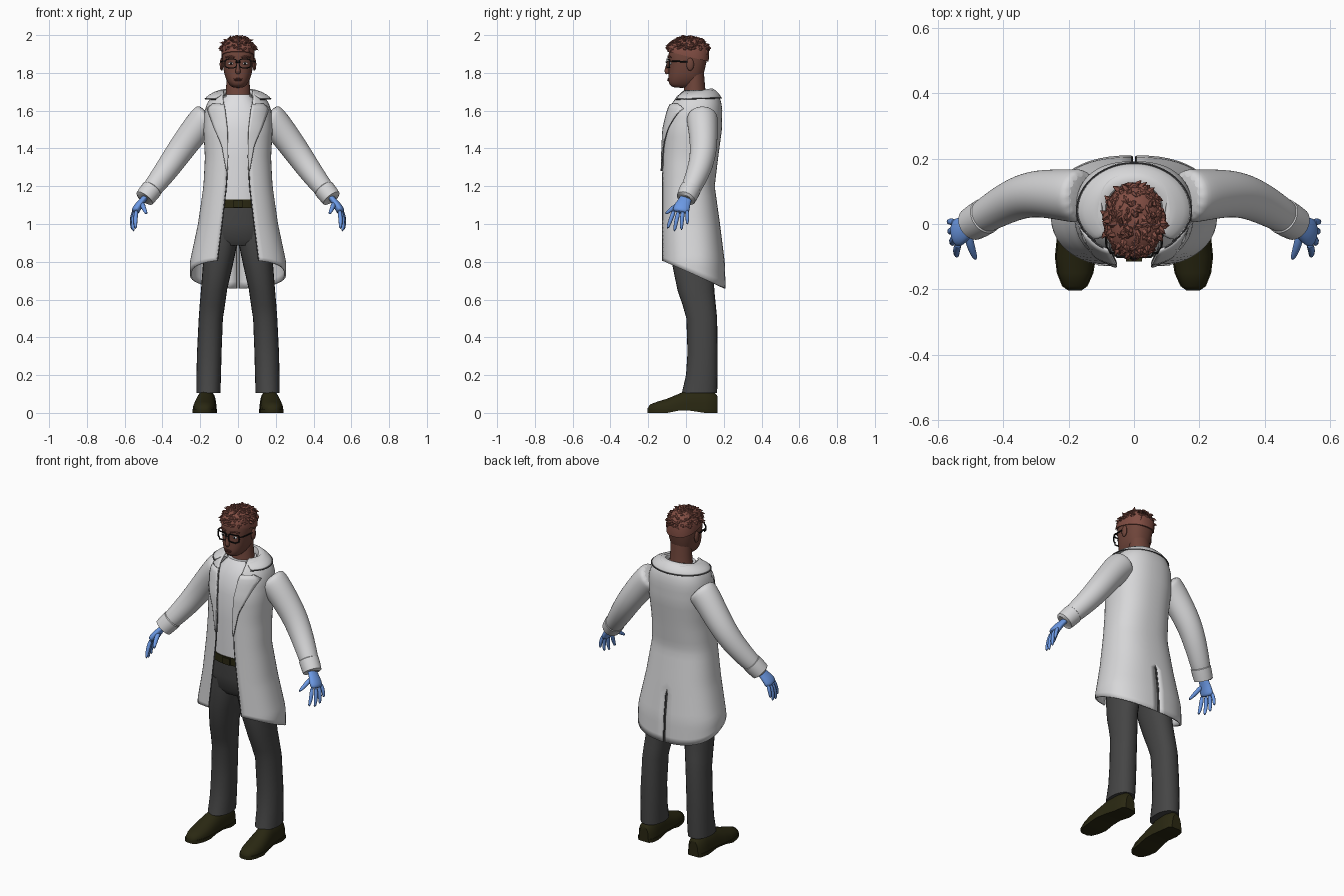
import bpy, bmesh, random
from math import sin, cos, pi, acos, radians, copysign
from mathutils import Vector as V

random.seed(4)
old = bpy.data.objects.get("Cube")
if old:
    bpy.data.objects.remove(old, do_unlink=True)


def material(name, *rgb):
    m = bpy.data.materials.new(name)
    m.use_nodes = True
    m.diffuse_color = (*rgb, 1)
    m.node_tree.nodes["Principled BSDF"].inputs["Base Color"].default_value = (*rgb, 1)
    return m


SKIN = material("brown skin", .16, .06, .043)
LIP = material("lip brown", .11, .035, .028)
HAIR = material("auburn hair", .22, .075, .056)
COAT = material("coat white", .68, .68, .69)
SHIRT = material("shirt white", .74, .74, .76)
GLOVE = material("glove blue", .15, .32, .78)
CLOTH = material("trouser grey", .06, .06, .06)
LEATHER = material("dark olive leather", .023, .021, .006)
BLACK = material("black", .008, .008, .008)
SEAM = material("seam grey", .09, .09, .095)


def build(name, lofts, mat, mirror=False, closed=True, subsurf=0, thick=0, angle=40):
    """One object from lists of cross-sections, each bridged to the next."""
    bm = bmesh.new()
    for rings in lofts:
        rows = [[bm.verts.new(p) for p in r] for r in rings]
        n = len(rows[0])
        for a, b in zip(rows, rows[1:]):
            for i in range(n if closed else n - 1):
                j = (i + 1) % n
                bm.faces.new((a[i], a[j], b[j], b[i]))
        if closed:
            bm.faces.new(rows[0][::-1])
            bm.faces.new(rows[-1])
    bmesh.ops.recalc_face_normals(bm, faces=bm.faces)
    me = bpy.data.meshes.new(name)
    bm.to_mesh(me)
    bm.free()
    ob = bpy.data.objects.new(name, me)
    bpy.context.collection.objects.link(ob)
    me.materials.append(mat)
    bpy.ops.object.select_all(action='DESELECT')
    ob.select_set(True)
    bpy.context.view_layer.objects.active = ob
    bpy.ops.object.shade_smooth_by_angle(angle=radians(angle))
    if mirror:
        ob.modifiers.new("mirror", 'MIRROR').merge_threshold = .002
    if thick:
        s = ob.modifiers.new("thickness", 'SOLIDIFY')
        s.thickness, s.offset = thick, 0
    if subsurf:
        ob.modifiers.new("smooth", 'SUBSURF').levels = subsurf
        ob.modifiers["smooth"].render_levels = subsurf
    return ob


def tube(pts, k=12, flat=1):
    """Rings along a path of (x, y, z, radius)."""
    c = [V(p[:3]) for p in pts]
    rings = []
    for i, p in enumerate(pts):
        t = (c[min(i + 1, len(c) - 1)] - c[max(i - 1, 0)]).normalized()
        u = t.cross(V((1, 0, 0)) if abs(t.y) > .9 else V((0, 1, 0))).normalized()
        v = t.cross(u)
        rings.append([c[i] + (u * cos(a) * flat + v * sin(a)) * p[3]
                      for a in (2 * pi * j / k for j in range(k))])
    return rings


def oval(t, w, yf, yb, n=2.4):
    s, c = sin(t), cos(t)
    return (w * copysign(abs(c) ** (2 / n), c),
            (yf + yb) / 2 + (yb - yf) / 2 * copysign(abs(s) ** (2 / n), s))


def stack(table, k=32, n=2.4, cx=0):
    """Level rings from rows of (z, half width, front y, back y)."""
    return [[(cx + x, y, z) for x, y in (oval(2 * pi * j / k, w, f, b, n) for j in range(k))]
            for z, w, f, b in table]


def ball(c, r, k=12):
    return [[(c[0] + r[0] * sin(e) * cos(a), c[1] + r[1] * sin(e) * sin(a), c[2] + r[2] * cos(e))
             for a in (2 * pi * j / k for j in range(k))] for e in (.05 + (pi - .1) * i / 8 for i in range(9))]


def at(table, z):
    z = min(max(z, table[0][0]), table[-1][0])
    for a, b in zip(table, table[1:]):
        if z <= b[0]:
            f = (z - a[0]) / (b[0] - a[0])
            return [p + (q - p) * f for p, q in zip(a[1:], b[1:])]


# Coat body: half width, front y, back y, half opening
coat = [(.66, .25, -.13, .205, .125), (.8, .25, -.13, .2, .11), (1, .207, -.13, .175, .085),
        (1.2, .178, -.126, .147, .062), (1.35, .17, -.122, .165, .055), (1.5, .178, -.116, .185, .058),
        (1.6, .172, -.095, .187, .07), (1.66, .15, -.07, .18, .08), (1.705, .1, -.03, .15, .075)]
COLS, ROWS = 22, 30


def coat_ring(level):
    ring = []
    for j in range(COLS + 1):
        z = level
        for _ in range(3):
            w, f, b, o = at(coat, z)
            t0 = -acos((o / w) ** 1.2)
            x, y = oval(t0 + (pi / 2 - t0) * j / COLS, w, f, b)
            if level < 1:
                hem = .81 - (y + .13) * .45
                z = 1 - (1 - level) / .34 * (1 - hem)
        if j == COLS:
            x = .007 if z < .97 else 0
        ring.append((x, y, z))
    return ring


rings = [coat_ring(.66 + 1.045 * i / ROWS) for i in range(ROWS + 1)]
build("coat_body", [rings], COAT, mirror=True, closed=False, thick=.01)


def coat_front(x, z, lift=0):
    w, f, b, _ = at(coat, z)
    q = min(x / w, .97)
    return (x, (f + b) / 2 - (b - f) / 2 * (1 - q ** 2.4) ** (1 / 2.4) - lift, z)


# Lapels, collar and seams
lapel = [(1.28, .06), (1.42, .085), (1.5, .122), (1.61, .163), (1.635, .135)]
rows = []
for i in range(15):
    z = 1.28 + .355 * i / 14
    o, e = at(coat, z)[3], at(lapel, z)[0]
    rows.append([coat_front(o - .003 + (e - o + .003) * j / 6, z, .01) for j in range(7)])
build("lapels", [rows], COAT, mirror=True, closed=False, thick=.008)

arcs = [radians(-48 + 138 * j / 18) for j in range(19)]
inner = [(.083 * cos(t), .045 + .078 * sin(t), 1.705 + .02 * sin(t)) for t in arcs]
outer = [(.175 * cos(t), .04 + (.147 if t > 0 else .125) * sin(t), 1.663 + .004 * sin(t)) for t in arcs]
fold = [(V(a) + V(b)) / 2 + V((0, 0, .012)) for a, b in zip(inner, outer)]
stand = [V(p) - V((0, 0, .06)) for p in inner]
build("collar", [[stand, inner, fold, outer]], COAT, mirror=True, closed=False, thick=.01, subsurf=1, angle=80)


def line(pts, r=.003):
    return tube([(*p, r) for p in pts], 6)


build("coat_seams", [line([r[-1] for r in rows]), line(rows[-1][2:]), line(outer),
                     line([(x, y - .003, z) for x, y, z in (r[0] for r in rings[:-2])], .0035),
                     line([r[-1] for r in rings if r[-1][2] < .97], .004)], SEAM, mirror=True)

# Sleeves, cuffs and gloves
arm = [(.15, .085, 1.575, .082), (.18, .086, 1.552, .084), (.225, .09, 1.5, .079), (.31, .095, 1.385, .072),
       (.375, .072, 1.29, .065), (.44, .035, 1.205, .056), (.488, .004, 1.145, .048)]
build("sleeves", [tube(arm, 16)], COAT, mirror=True, subsurf=2)
build("cuffs", [tube([(.452, .026, 1.19, .05), (.455, .024, 1.186, .056), (.475, .012, 1.161, .055),
                      (.495, 0, 1.136, .052), (.496, -.001, 1.134, .04)], 20)], COAT, mirror=True)
palm = tube([(.485, .006, 1.15, .034), (.505, -.006, 1.125, .034), (.525, -.018, 1.1, .043),
             (.54, -.027, 1.075, .047), (.547, -.03, 1.06, .04)], 12, .5)
digits = [[(.536, -.06, 1.08, .013), (.545, -.082, 1.02, .0125), (.541, -.1, .972, .008)],
          [(.544, -.038, 1.075, .013), (.558, -.053, 1.01, .0125), (.553, -.062, .957, .008)],
          [(.548, -.016, 1.075, .013), (.564, -.023, 1.015, .012), (.56, -.024, .965, .008)],
          [(.546, .005, 1.08, .012), (.565, .008, 1.03, .011), (.566, .006, .995, .007)],
          [(.51, -.02, 1.115, .016), (.5, -.07, 1.085, .014), (.482, -.112, 1.05, .008)]]
build("gloves", [palm] + [tube(d, 8) for d in digits], GLOVE, mirror=True, subsurf=1, angle=80)

# Shirt, belt and trousers
build("shirt", [stack([(1.11, .135, -.1, .115), (1.35, .14, -.105, .14), (1.5, .15, -.1, .15),
                       (1.6, .14, -.08, .15), (1.66, .088, -.048, .12), (1.685, .074, -.03, .112)])], SHIRT)
build("belt", [stack([(1.085, .143, -.106, .12), (1.13, .14, -.106, .12)])], LEATHER)
build("belt_buckle", [[[(sx * .024, y, z) for sx, z in ((-1, 1.088), (1, 1.088), (1, 1.127), (-1, 1.127))]
                       for y in (-.114, -.1)]], LEATHER)
build("trouser_hips", [stack([(.885, .13, -.06, .1), (.92, .165, -.085, .13), (1, .16, -.095, .135),
                              (1.12, .135, -.098, .115)])], CLOTH)
leg = [(.105, .157, .064, -.022, .165), (.2, .155, .065, 0, .167), (.32, .152, .065, .008, .167),
       (.5, .144, .064, .002, .165), (.57, .136, .067, -.018, .158), (.65, .127, .069, -.045, .15),
       (.78, .107, .079, -.072, .145), (.9, .088, .085, -.08, .135), (.97, .08, .075, -.08, .12)]
build("trouser_legs", [[stack([(z, w, f, b)], 24, 2.2, cx)[0] for z, cx, w, f, b in leg]], CLOTH, mirror=True)

# Shoes: rows of y, centre x, half width, height
shoe = [(-.203, .181, .018, .025), (-.19, .181, .036, .045), (-.15, .18, .053, .06), (-.1, .179, .06, .075),
        (-.04, .175, .058, .1), (.02, .17, .052, .125), (.1, .166, .052, .125), (.15, .165, .045, .11),
        (.166, .165, .03, .09)]
upper = [[(cx + w * cos(a), y, .012 + (h - .012) * max(sin(a), 0) ** .7) for a in (pi * j / 14 for j in range(15))]
         for y, cx, w, h in shoe]
sole = [[(cx + s * (w + .003), y, z) for s, z in ((-1, .02), (1, .02), (1, b), (-1, b))]
        for y, cx, w, h in shoe for b in [.012 if -.07 < y < .05 else 0]]
build("shoes", [upper], LEATHER, mirror=True)
build("shoe_soles", [sole], LEATHER, mirror=True)

# Head
build("head", [stack([(1.72, .03, -.07, .02), (1.738, .047, -.09, .05), (1.765, .064, -.095, .085),
                      (1.8, .075, -.092, .096), (1.85, .082, -.09, .108), (1.89, .085, -.096, .115),
                      (1.93, .082, -.088, .115), (1.96, .066, -.062, .098), (1.982, .033, -.025, .06)], 24)],
      SKIN, subsurf=1)
build("neck", [stack([(1.6, .08, -.03, .12), (1.68, .066, -.014, .106), (1.74, .062, -.008, .1),
                      (1.8, .06, 0, .095)], 24, 2)], SKIN)
build("nose", [tube([(0, -.088, 1.87, .007), (0, -.098, 1.835, .01), (0, -.104, 1.808, .015),
                     (0, -.095, 1.793, .012)], 10)], SKIN, subsurf=1)
build("ears", [ball((.087, .022, 1.845), (.01, .02, .034))], SKIN, mirror=True)
build("lips", [ball((0, -.094, 1.768), (.025, .005, .004)), ball((0, -.094, 1.761), (.021, .006, .004))], LIP)
build("eyes", [ball((.037, -.082, 1.85), (.014, .008, .007))], SHIRT, mirror=True)
build("pupils", [ball((.037, -.088, 1.85), (.006, .004, .006))], BLACK, mirror=True)
build("eyebrows", [tube([(.016, -.095, 1.882, .004), (.04, -.093, 1.888, .005), (.066, -.078, 1.882, .003)], 8)],
      HAIR, mirror=True)

# Glasses
rim = [[(.038 + (.029 + d) * x, -.104 + .012 * (x > .5) + e, 1.85 + (.021 + d) * z)
        for d, e in ((0, 0), (.005, 0), (.005, .006), (0, .006))]
       for x, z in (oval(2 * pi * j / 24, 1, -1, 1, 3.5) for j in range(25))]
build("glasses", [rim, tube([(0, -.106, 1.857, .004), (.012, -.103, 1.856, .004)], 6),
                  tube([(.07, -.09, 1.862, .0045), (.084, -.07, 1.862, .004), (.09, .02, 1.858, .004)], 6)],
      BLACK, mirror=True)

# Hair: a cap with rows of pointed locks
cap = [[(x, y, z - max(.25 * (y + .09), 0) * drop) for x, y, z in ring] for ring, drop in zip(
    stack([(1.912, .088, -.098, .12), (1.935, .088, -.098, .122), (1.96, .077, -.08, .112),
           (1.978, .052, -.05, .085), (1.987, .02, -.01, .045)]), (1, .5, .2, 0, 0))]
build("hair_cap", [cap], HAIR)
locks = []
for i in range(170):
    a, e = i * 2.4, .12 + 1.3 * (i / 170) ** .6
    n = V((sin(e) * cos(a), sin(e) * sin(a), cos(e)))
    p = V((.081 * n.x, .012 + .1 * n.y, 1.915 + .066 * n.z))
    d = (n * .4 + V((random.uniform(-.5, .5), random.uniform(-.9, .4), -.25 * sin(e)))).normalized()
    d = (d - n * min(0, d.dot(n) - .25)).normalized() * random.uniform(.022, .036)
    q, s = p + d * .5 + n * .004, p + d
    s.z = min(s.z, 1.999)
    locks.append(tube([(*p, .011), (*q, .009), (*s, .001)], 5, .7))
build("hair_locks", locks, HAIR, angle=25)
